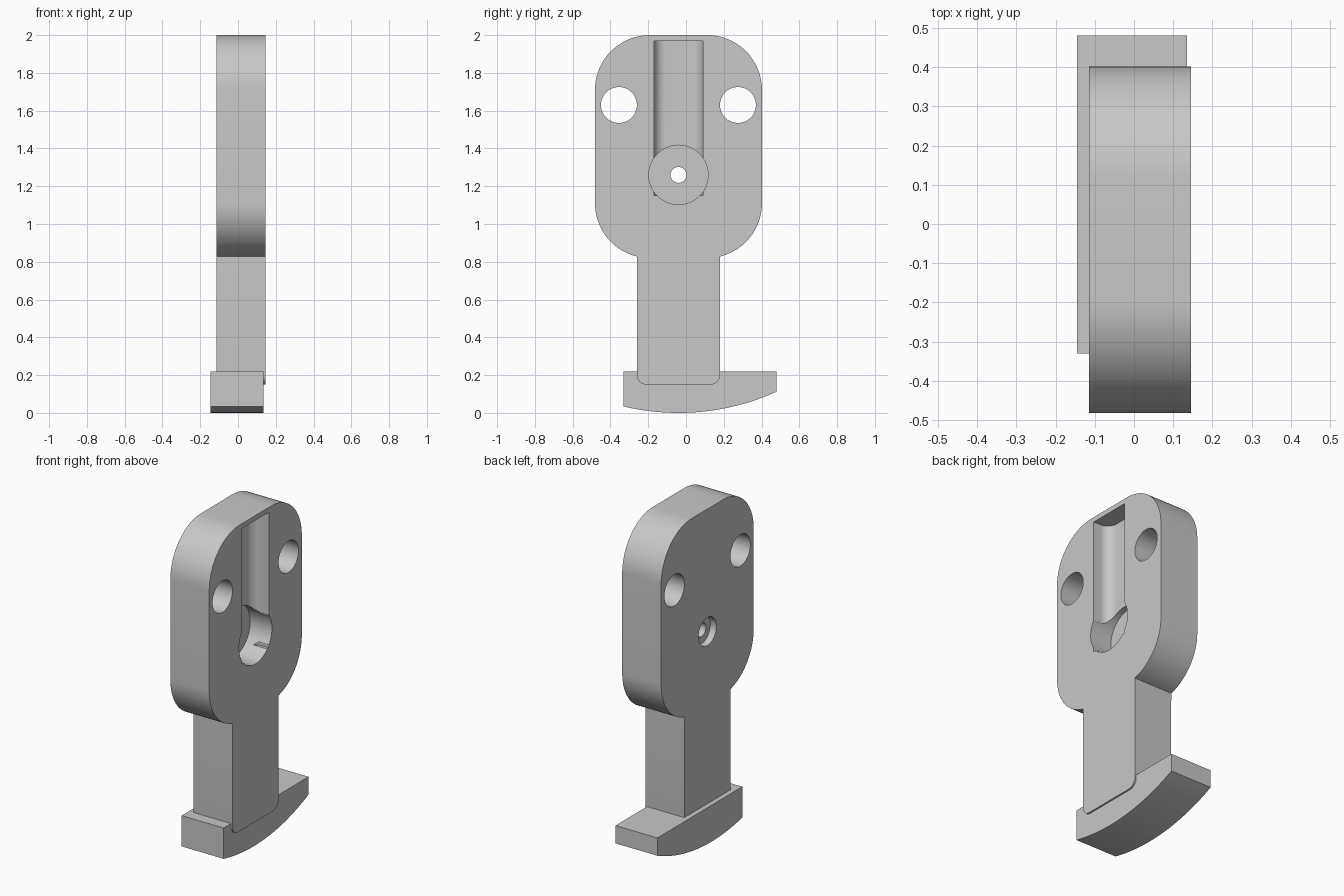
import bpy, bmesh, math
from mathutils import Vector

if "Cube" in bpy.data.objects:
    bpy.data.objects.remove(bpy.data.objects["Cube"])

AXIS_Y = -0.04   # symmetry line of the body
PIVOT_Z = 1.26   # height of the pivot bore

grey = bpy.data.materials.new("satin grey")
grey.use_nodes = True
grey.diffuse_color = (0.58, 0.58, 0.58, 1)
grey.node_tree.nodes["Principled BSDF"].inputs["Base Color"].default_value = (0.58, 0.58, 0.58, 1)


def arc(cy, cz, r, a0, a1, n=20):
    angles = [math.radians(a0 + (a1 - a0) * i / n) for i in range(n + 1)]
    return [(cy + r * math.cos(a), cz + r * math.sin(a)) for a in angles]


def prism(name, points, lo, hi, along="x"):
    """Extrude a profile: (y, z) points along x, or (y, x) points along z."""
    bm = bmesh.new()
    if along == "x":
        verts = [bm.verts.new((lo, a, b)) for a, b in points]
        step = Vector((hi - lo, 0, 0))
    else:
        verts = [bm.verts.new((b, a, lo)) for a, b in points]
        step = Vector((0, 0, hi - lo))
    face = bm.faces.new(verts)
    new = bmesh.ops.extrude_face_region(bm, geom=[face])["geom"]
    bmesh.ops.translate(bm, vec=step, verts=[v for v in new if isinstance(v, bmesh.types.BMVert)])
    bmesh.ops.recalc_face_normals(bm, faces=bm.faces)
    mesh = bpy.data.meshes.new(name)
    bm.to_mesh(mesh)
    bm.free()
    mesh.materials.append(grey)
    obj = bpy.data.objects.new(name, mesh)
    bpy.context.collection.objects.link(obj)
    return obj


def disc(name, y, z, r, lo, hi):
    return prism(name, arc(y, z, r, 0, 360, 64)[:-1], lo, hi)


def activate(obj):
    bpy.ops.object.select_all(action="DESELECT")
    obj.select_set(True)
    bpy.context.view_layer.objects.active = obj


def cut(obj, cutter):
    mod = obj.modifiers.new("cut", "BOOLEAN")
    mod.operation, mod.solver, mod.object = "DIFFERENCE", "EXACT", cutter
    activate(obj)
    bpy.ops.object.modifier_apply(modifier=mod.name)
    bpy.data.objects.remove(cutter)


# Body: rounded head plate running down into a narrow stem
half = (arc(-0.152, 1.71, 0.29, 90, 180)
        + arc(-0.152, 1.11, 0.29, 180, 256.4)
        + arc(-0.17, 0.2, 0.05, 180, 270, 8))
outline = [(AXIS_Y + y, z) for y, z in half] + [(AXIS_Y - y, z) for y, z in reversed(half)]
body = prism("head_and_stem", outline, -0.115, 0.145)

# Slot with a rounded floor, open on the left face
section = ([(-0.17, 0.3)] + arc(-0.11, 0.095, 0.06, 180, 270, 10)
           + arc(0.03, 0.095, 0.06, 270, 360, 10) + [(0.09, 0.3)])
cut(body, prism("slot_cutter", section, 1.15, 1.97, "z"))

# Pivot bore, through hole and rear counterbore
cut(body, disc("bore_cutter", AXIS_Y, PIVOT_Z, 0.157, 0.0, 0.3))
cut(body, disc("pivot_cutter", AXIS_Y, PIVOT_Z, 0.042, -0.3, 0.3))
cut(body, disc("counterbore_cutter", AXIS_Y, PIVOT_Z, 0.085, -0.3, -0.075))

# Mounting holes
for side in (-1, 1):
    cut(body, disc("mount_cutter", AXIS_Y + side * 0.315, 1.63, 0.095, -0.3, 0.3))

# Foot: flat top, underside curved about the pivot
R = PIVOT_Z
a0 = 270 - math.degrees(math.asin(0.29 / R))
a1 = 270 + math.degrees(math.asin(0.52 / R))
foot = prism("foot", arc(AXIS_Y, PIVOT_Z, R, a0, a1, 32) + [(0.48, 0.22), (-0.33, 0.22)], -0.145, 0.135)

for part in (body, foot):
    activate(part)
    bpy.ops.object.shade_smooth_by_angle(angle=math.radians(30))
